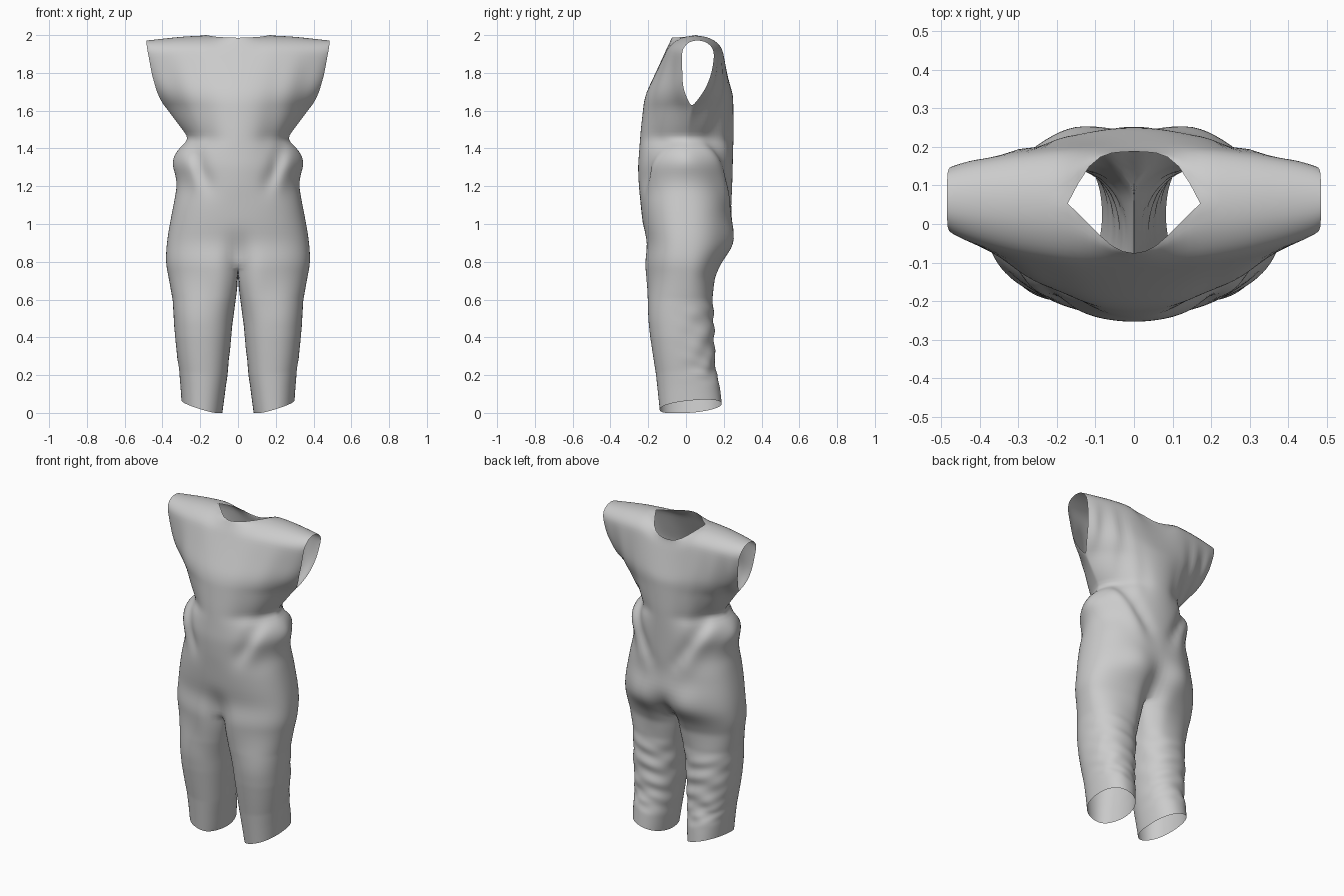
import bpy, bmesh, math
from math import sin, cos, pi, exp, sqrt, radians

if "Cube" in bpy.data.objects:
    bpy.data.objects.remove(bpy.data.objects["Cube"])

N = 13       # columns from centre line to side seam
INNER = 6    # columns across the inner thigh
CROTCH = 0.78


def tab(keys, z):
    """Piecewise linear lookup in ((z, value), ...)."""
    if z <= keys[0][0]:
        return keys[0][1]
    for (a, va), (b, vb) in zip(keys, keys[1:]):
        if z <= b:
            return va + (vb - va) * (z - a) / (b - a)
    return keys[-1][1]


def smooth(t):
    t = max(0, min(1, t))
    return t * t * (3 - 2 * t)


def spow(v, e):
    return math.copysign(abs(v) ** e, v)


# silhouettes read from the front and side views
WIDTH = ((0, .30), (.2, .312), (.4, .334), (.6, .347), (.7, .365), (.8, .384), (.9, .378), (1, .362),
         (1.1, .342), (1.2, .324), (1.25, .328), (1.31, .348), (1.36, .343), (1.41, .305), (1.45, .258),
         (1.5, .295), (1.6, .37), (1.67, .42), (1.8, .455), (1.97, .484))
FRONT = ((0, -.14), (.2, -.16), (.4, -.19), (.6, -.212), (.8, -.225), (.9, -.21), (1, -.23),
         (1.2, -.25), (1.3, -.255), (1.5, -.24), (1.68, -.22), (1.8, -.165), (1.9, -.12), (2, -.08))
BACK = ((0, .19), (.1, .18), (.2, .158), (.4, .15), (.6, .147), (.72, .16), (.8, .195), (.87, .235), (.95, .25),
        (1.05, .24), (1.2, .245), (1.5, .253), (1.7, .25), (1.85, .217), (2, .185))
INSEAM = ((0, .082), (.2, .055), (.4, .035), (.6, .014), (.7, .004), (.78, 0))
# roundness of the cross-section: small = boxy, large = lens shaped
ROUND = ((.78, .85), (1.1, .88), (1.25, 1.05), (1.42, 1.3), (1.6, 1.6), (1.8, 1.75), (2, 1.5))
# armhole edges (coincide below the armhole, forming the side seam)
ARM_F = ((.78, .0), (1.42, .0), (1.62, .03), (1.68, -.003), (1.75, -.018), (2, -.024))
ARM_B = ((.78, .0), (1.42, .0), (1.62, .03), (1.68, .08), (1.75, .115), (1.82, .138), (1.9, .148), (2, .152))
NECK_B = ((0, .187), (.06, .188), (.115, .165), (.171, .053), (.5, .06))
NECK_F = ((0, -.082), (.06, -.062), (.115, .0), (.171, .053), (.5, .06))
TOP_B = ((0, 1.91), (.06, 1.918), (.115, 1.95), (.171, 2.0), (.3, 1.993), (.49, 1.972))
TOP_F = ((0, 1.985), (.115, 1.99), (.171, 2.0), (.3, 1.993), (.49, 1.972))


def torso_point(row, j, back):
    """Point on the right half of the front or back panel."""
    a = j / N * pi / 2
    e = tab(ROUND, row)
    x = tab(WIDTH, row) * sin(a) ** min(e, 1)
    g = cos(a) ** e if j < N else 0
    edge = tab(ARM_B if back else ARM_F, row)
    mid = tab(BACK if back else FRONT, row)
    y = edge + (mid - edge) * g
    side = 1 if back else -1
    # crotch dimple, seat cleft and seat fullness
    y -= side * (.08 if back else .07) * exp(-(x / .05) ** 2) * (1 - smooth((row - CROTCH) / .2))
    if back:
        y += .026 * exp(-((x - .16) / .09) ** 2 - ((row - .92) / .09) ** 2)
    # diagonal pull from the armpit to the waist, plus soft drape folds
    if 1.04 < row < 1.5 and j < N:
        if back:
            line, depth = .06 + .18 * (row - 1.1) / .33, .022
        else:
            line, depth = .15 + .10 * (row - 1.18) / .26, .026
        fade = smooth((row - (1.04 if back else 1.12)) / .14) * smooth((1.48 - row) / .08)
        y -= side * depth * fade * exp(-((x - line) / .028) ** 2)
        y += side * .016 * fade * exp(-((x - line - .065) / .04) ** 2)
    drape = smooth((row - 1.25) / .2) * smooth((1.95 - row) / .2) * g * (1 - g) * 4
    y += side * (.011 if back else .006) * drape * sin(x * (55 if back else 38) - row * 5)
    # roll over the shoulder to the neckline and ridge
    s = max(0, min(1, (row - 1.92) / .08))
    w = 1 - sqrt(max(0, 1 - s * s))
    y += (tab(NECK_B if back else NECK_F, x) - y) * w
    z = row
    if row > 1.6:
        z = 1.6 + (row - 1.6) * (tab(TOP_B if back else TOP_F, x) - 1.6) / .4
    return (x, y, z)


def leg_ring(z):
    """Closed right leg ring: front panel, back panel, inner thigh."""
    top = [torso_point(CROTCH, j, False) for j in range(N + 1)]
    top += [torso_point(CROTCH, j, True) for j in range(N - 1, -1, -1)]
    ang = [radians(-140 + 280 * i / (2 * N)) for i in range(2 * N + 1)]
    yb, yf = top[-1][1], top[0][1]
    for i in range(1, INNER):
        t = i / INNER
        top.append((0, yb + (yf - yb) * t, CROTCH - .05 * sin(pi * t)))
        ang.append(radians(140 + 80 * t))
    t = smooth((CROTCH - z) / .32)
    x0, x1, y0, y1 = (tab(k, z) for k in (INSEAM, WIDTH, FRONT, BACK))
    cx, rx, cy, ry = (x0 + x1) / 2, (x1 - x0) / 2, (y0 + y1) / 2, (y1 - y0) / 2
    ring = []
    for p, a in zip(top, ang):
        ca, sa = spow(cos(a), .9), spow(sin(a), .9)
        # wandering wrinkles behind the knee and along the outer side
        fade = smooth((.65 - z) / .15) * smooth((z - .06) / .12) * smooth((sa + .35) / .8)
        wave = sin(z * 44 + 2.2 * sin(a * 2 + 7 * z) - 3 * a) + .5 * sin(z * 71 + 5 * a)
        k = .026 * fade * wave
        lx, ly = cx + rx * ca * (1 + k * .6), cy + ry * sa * (1 + k)
        hem = (.033 + .033 * ca + .016 * sa) * (1 - smooth(z / .35))
        if z >= CROTCH:
            ring.append(p)
            continue
        px = x0 + p[0] * (x1 - x0) / tab(WIDTH, CROTCH)
        py = p[1] * (y1 / tab(BACK, CROTCH) if p[1] > 0 else y0 / tab(FRONT, CROTCH))
        dip = (p[2] - CROTCH) * (1 - t)
        ring.append((px + (lx - px) * t, py + (ly - py) * t, max(0, z + dip + hem)))
    return ring


bm = bmesh.new()


def loft(rows, sx, closed=False):
    grid = [[bm.verts.new((x * sx, y, z)) for x, y, z in r] for r in rows]
    n = len(grid[0])
    for a, b in zip(grid, grid[1:]):
        for i in range(n if closed else n - 1):
            k = (i + 1) % n
            bm.faces.new((a[i], a[k], b[k], b[i]))


torso_rows = [.78, .82, .87, .92, .98, 1.04, 1.1, 1.15, 1.19, 1.23, 1.27, 1.31, 1.35, 1.385, 1.415,
              1.45, 1.49, 1.53, 1.575, 1.62, 1.65, 1.7, 1.75, 1.8, 1.85, 1.9, 1.935, 1.965, 1.985, 1.995, 2.0]
leg_rows = [.78, .75, .72, .69, .66] + [.64 - .02 * i for i in range(33)]
for sx in (1, -1):
    for back in (False, True):
        loft([[torso_point(r, j, back) for j in range(N + 1)] for r in torso_rows], sx)
    loft([leg_ring(max(z, 0)) for z in leg_rows], sx, True)

# sew the panels together
bmesh.ops.remove_doubles(bm, verts=bm.verts, dist=.0006)
bmesh.ops.recalc_face_normals(bm, faces=bm.faces)
mesh = bpy.data.meshes.new("jumpsuit")
bm.to_mesh(mesh)
bm.free()
for p in mesh.polygons:
    p.use_smooth = True
# keep the neckline corners crisp
crease = mesh.attributes.new("crease_vert", 'FLOAT', 'POINT')
for v in mesh.vertices:
    x, y, z = v.co
    if z > 1.998 and abs(abs(x) - .171) < .01:
        crease.data[v.index].value = 1
suit = bpy.data.objects.new("jumpsuit", mesh)
bpy.context.collection.objects.link(suit)
sub = suit.modifiers.new("soft_cloth", 'SUBSURF')
sub.levels = sub.render_levels = 1
